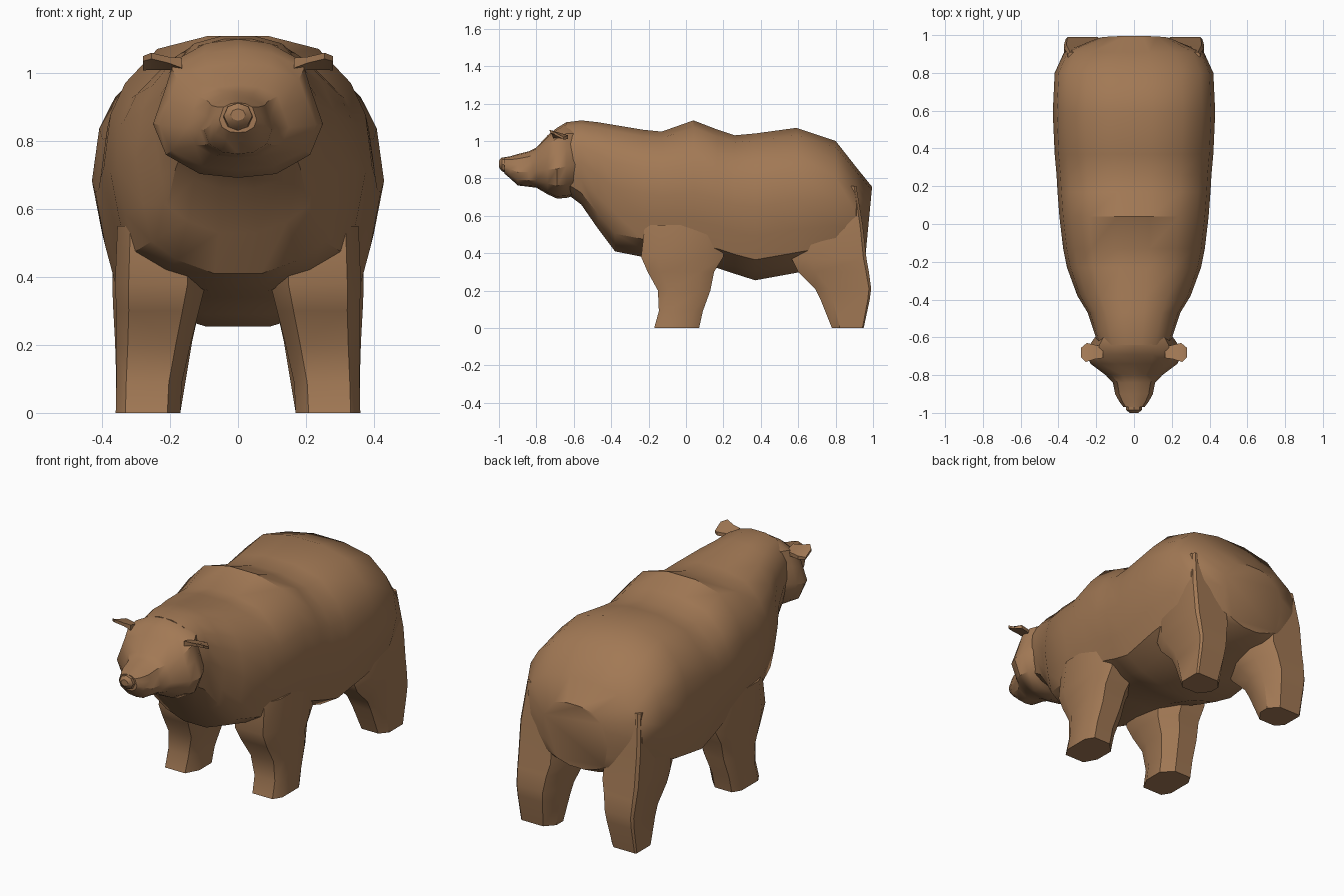
import bpy, bmesh, math

fur = bpy.data.materials.new("brown_fur")
fur.diffuse_color = (0.36, 0.19, 0.09, 1)


def loft(name, rings, mirror=False, angle=35):
    """Skin a list of equal-length closed rings and cap both ends."""
    bm = bmesh.new()
    loops = [[bm.verts.new(p) for p in ring] for ring in rings]
    n = len(loops[0])
    for a, b in zip(loops, loops[1:]):
        for i in range(n):
            j = (i + 1) % n
            bm.faces.new((a[i], a[j], b[j], b[i]))
    bm.faces.new(loops[0])
    bm.faces.new(loops[-1])
    bmesh.ops.recalc_face_normals(bm, faces=bm.faces)
    mesh = bpy.data.meshes.new(name)
    bm.to_mesh(mesh)
    bm.free()
    mesh.materials.append(fur)
    obj = bpy.data.objects.new(name, mesh)
    bpy.context.collection.objects.link(obj)
    if mirror:
        obj.modifiers.new("mirror", 'MIRROR').use_clip = False
    bpy.ops.object.select_all(action='DESELECT')
    obj.select_set(True)
    bpy.context.view_layer.objects.active = obj
    bpy.ops.object.shade_smooth_by_angle(angle=math.radians(angle))
    return obj


def cross_section(shape, y, top, bottom, width, shear=0.0):
    """Symmetric upright ring from a half outline (x, height), both 0..1."""
    half = [(x * width, y + shear * (1 - t), bottom + t * (top - bottom))
            for x, t in shape]
    return half + [(-x, yy, z) for x, yy, z in reversed(half) if x > 1e-6]


def leg_section(shape, z, x0, x1, y0, y1):
    return [(x0 + u * (x1 - x0), y0 + v * (y1 - y0), z) for u, v in shape]


# Torso: neck, shoulder hump, belly and rump
torso_shape = [(.22, 1), (.6, .95), (.84, .82), (.95, .7), (1, .5),
               (.93, .3), (.85, .14), (.6, .06), (.23, 0)]
torso = [  # y, top, bottom, half width
    (-.64, 1.10, .72, .19),
    (-.56, 1.11, .66, .215),
    (-.47, 1.10, .53, .245),
    (-.38, 1.085, .41, .30),
    (-.23, 1.06, .38, .355),
    (-.13, 1.05, .36, .375),
    (.04, 1.11, .34, .395),
    (.17, 1.06, .32, .405),
    (.26, 1.03, .29, .41),
    (.37, 1.04, .255, .42),
    (.59, 1.07, .295, .43),
    (.80, 1.00, .35, .42),
    (.91, .86, .37, .37),
    (.995, .755, .39, .20, -.035),
]
loft("torso", [cross_section(torso_shape, *s) for s in torso])

# Head: skull, cheeks and muzzle
head_shape = [(0, 1), (.4, .97), (.78, .85), (.88, .65), (1, .42),
              (.85, .18), (.45, .03), (0, 0)]
head = [
    (-.59, 1.10, .71, .20),
    (-.64, 1.10, .695, .235),
    (-.69, 1.07, .692, .25),
    (-.74, 1.03, .715, .23),
    (-.80, .965, .75, .15),
    (-.84, .945, .755, .112),
    (-.90, .93, .762, .10),
    (-.94, .918, .80, .078),
    (-.97, .913, .825, .055),
]
loft("head", [cross_section(head_shape, *s) for s in head])

# Nose pad
nose = [(-.955, .913, .825, .045), (-.985, .912, .838, .042),
        (-1.0, .895, .86, .022)]
nose_shape = [(0, 1), (.7, .86), (1, .5), (.7, .14), (0, 0)]
loft("nose", [cross_section(nose_shape, *s) for s in nose])

# Ears: small tilted flaps, higher at the front
loft("ears", [
    [(.165, -.71, 1.045), (.165, -.65, 1.03),
     (.165, -.65, 1.0), (.165, -.71, 1.015)],
    [(.205, -.715, 1.048), (.205, -.64, 1.03),
     (.205, -.64, 1.01), (.205, -.715, 1.03)],
    [(.255, -.73, 1.06), (.25, -.63, 1.03),
     (.25, -.63, 1.01), (.255, -.725, 1.042)],
    [(.28, -.705, 1.05), (.28, -.655, 1.02),
     (.28, -.655, 1.008), (.28, -.705, 1.035)],
], mirror=True)

# Front legs: chamfered columns flaring into the chest
front_shape = [(0, .3), (.2, 0), (.85, 0), (1, .2),
               (1, .8), (.85, 1), (.3, 1), (0, .75)]
front_leg = [  # z, inner x, outer x, front y, back y
    (0, .17, .36, -.17, .07),
    (.09, .165, .358, -.145, .09),
    (.20, .14, .357, -.15, .13),
    (.30, .115, .358, -.205, .15),
    (.38, .095, .362, -.24, .20),
    (.55, .10, .355, -.22, .20),
]
loft("front_legs", [leg_section(front_shape, *s) for s in front_leg], True)

# Hind legs: sharp outer rear corner rising up the haunch
hind_shape = [(0, .35), (.25, 0), (.8, 0), (1, .25),
              (1, .96), (.95, 1), (.25, 1), (0, .7)]
hind_leg = [
    (0, .17, .357, .78, .95),
    (.15, .145, .36, .72, .982),
    (.21, .135, .362, .69, .99),
    (.30, .115, .367, .60, .978),
    (.37, .09, .37, .565, .965),
    (.55, .10, .37, .58, .945),
    (.76, .12, .35, .62, .91),
]
loft("hind_legs", [leg_section(hind_shape, *s) for s in hind_leg], True)
